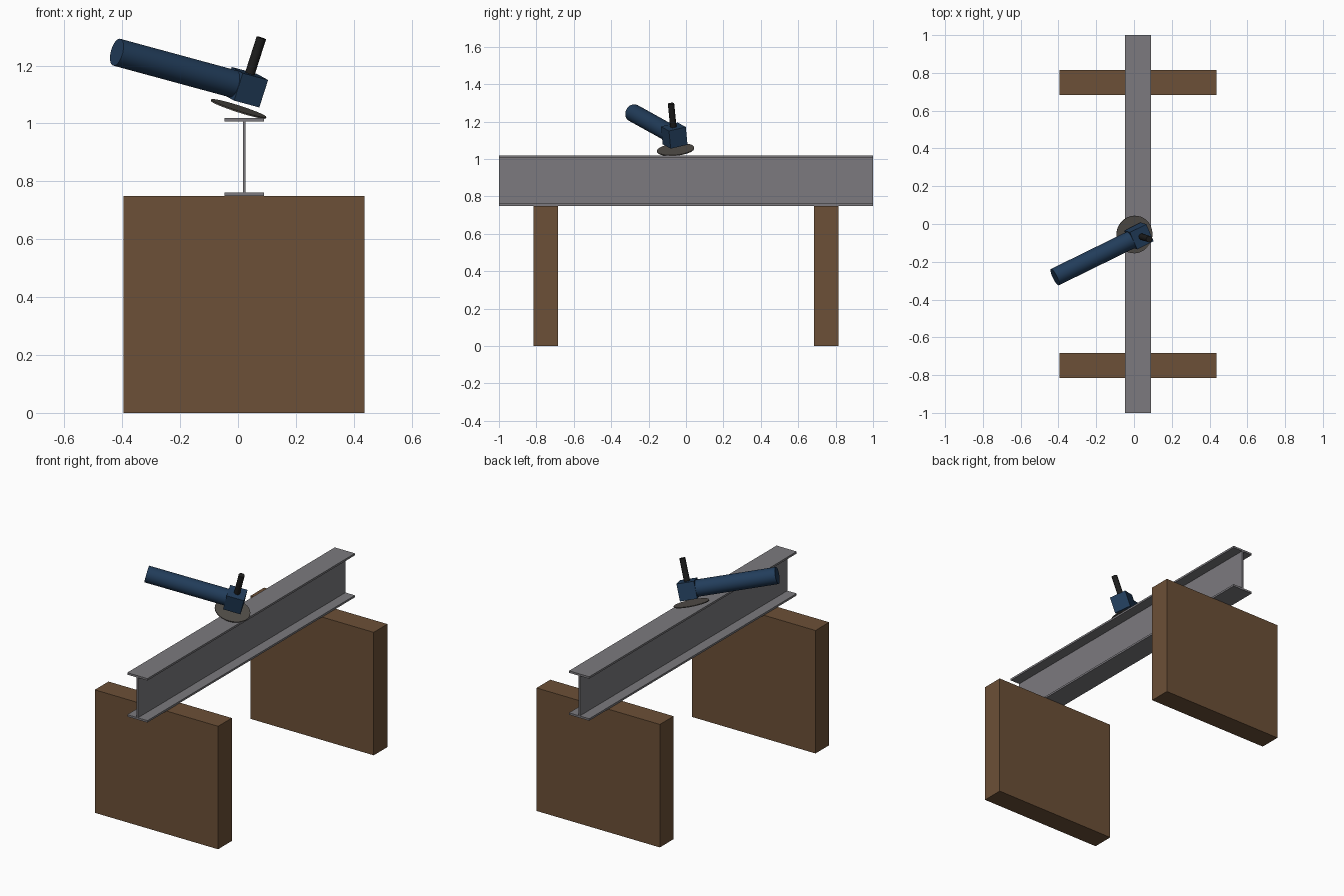
import bpy, bmesh, math
from mathutils import Matrix, Vector

cube = bpy.data.objects.get("Cube")
if cube:
    bpy.data.objects.remove(cube, do_unlink=True)


def material(name, color):
    m = bpy.data.materials.new(name)
    m.use_nodes = True
    m.diffuse_color = (*color, 1)
    m.node_tree.nodes["Principled BSDF"].inputs["Base Color"].default_value = (*color, 1)
    return m


wood = material("brown wood", (0.15, 0.08, 0.038))
steel = material("grey steel", (0.2, 0.195, 0.21))
blue = material("blue casing", (0.016, 0.047, 0.105))
rubber = material("black rubber", (0.012, 0.012, 0.012))
abrasive = material("grinding disc grey", (0.09, 0.08, 0.07))


def finish(name, bm, mat, matrix=Matrix(), smooth=False):
    bmesh.ops.recalc_face_normals(bm, faces=bm.faces)
    mesh = bpy.data.meshes.new(name)
    bm.to_mesh(mesh)
    bm.free()
    mesh.materials.append(mat)
    obj = bpy.data.objects.new(name, mesh)
    obj.matrix_world = matrix
    bpy.context.collection.objects.link(obj)
    if smooth:
        bpy.ops.object.select_all(action="DESELECT")
        obj.select_set(True)
        bpy.context.view_layer.objects.active = obj
        bpy.ops.object.shade_smooth_by_angle(angle=math.radians(35))
    return obj


def box(name, size, center, mat, frame=Matrix()):
    bm = bmesh.new()
    bmesh.ops.create_cube(bm, size=1, matrix=Matrix.Diagonal((*size, 1)))
    return finish(name, bm, mat, frame @ Matrix.Translation(center))


def cylinder(name, radius, length, center, mat, frame, turn=Matrix()):
    bm = bmesh.new()
    bmesh.ops.create_cone(bm, cap_ends=True, segments=32, radius1=radius,
                          radius2=radius, depth=length)
    return finish(name, bm, mat, frame @ Matrix.Translation(center) @ turn, True)


# Two wooden support blocks
MID = 0.021
for label, side in (("front", -1), ("back", 1)):
    box(label + "_support", (0.832, 0.132, 0.75), (MID, side * 0.75, 0.375), wood)

# I-beam: half profile mirrored across its web, then extruded lengthways
half = [(0.068, 0.75), (0.068, 0.762), (0.0045, 0.762),
        (0.0045, 1.006), (0.068, 1.006), (0.068, 1.018)]
outline = half + [(-x, z) for x, z in reversed(half)]
bm = bmesh.new()
face = bm.faces.new([bm.verts.new((MID + x, -1, z)) for x, z in outline])
grown = bmesh.ops.extrude_face_region(bm, geom=[face])["geom"]
bmesh.ops.translate(bm, vec=(0, 2, 0),
                    verts=[v for v in grown if isinstance(v, bmesh.types.BMVert)])
finish("steel_beam", bm, steel)

# Grinder frame: x along the body, z along the disc spindle
along = Vector((0.872, 0.428, -0.237)).normalized()
up = Vector((0.32, -0.1, 1))
up = (up - along * up.dot(along)).normalized()
across = up.cross(along)
frame = Matrix((along, across, up)).transposed().to_4x4()
frame.translation = (0.026, -0.063, 1.125)

box("grinder_head", (0.1, 0.1, 0.1), (0, 0, 0), blue, frame)
cylinder("grinder_body", 0.048, 0.46, (-0.28, 0, 0), blue, frame,
         Matrix.Rotation(math.pi / 2, 4, "Y"))
cylinder("grinder_side_handle", 0.017, 0.14, (0, 0, 0.11), rubber, frame)
cylinder("grinding_disc", 0.1, 0.005, (0, 0, -0.079), abrasive, frame)
